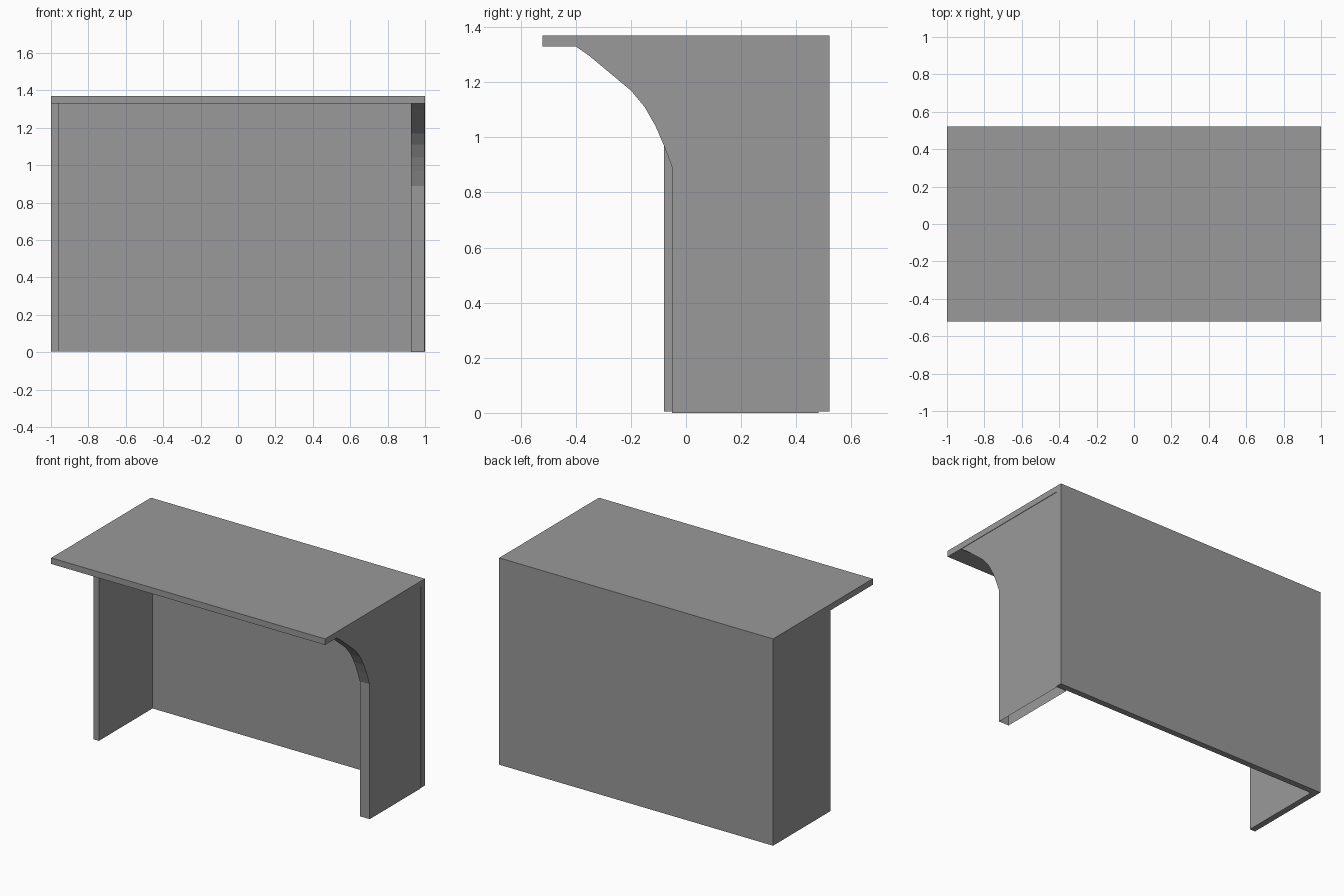
import bpy
import bmesh

cube = bpy.data.objects.get("Cube")
if cube:
    bpy.data.objects.remove(cube, do_unlink=True)

grey = bpy.data.materials.new("plain_grey")
grey.use_nodes = True
COLOUR = (0.32, 0.32, 0.32, 1)
grey.diffuse_color = COLOUR
grey.node_tree.nodes["Principled BSDF"].inputs["Base Color"].default_value = COLOUR


def finish(name, bm):
    bmesh.ops.recalc_face_normals(bm, faces=bm.faces)
    mesh = bpy.data.meshes.new(name)
    bm.to_mesh(mesh)
    bm.free()
    mesh.materials.append(grey)
    obj = bpy.data.objects.new(name, mesh)
    bpy.context.collection.objects.link(obj)
    return obj


def box(name, low, high):
    bm = bmesh.new()
    bmesh.ops.create_cube(bm, size=1)
    for v in bm.verts:
        v.co = [(a + b) / 2 + c * (b - a) for a, b, c in zip(low, high, v.co)]
    return finish(name, bm)


UNDER = 1.33   # underside of the top
BOTTOM = 0.005
INNER = 0.48   # front of the back panel

# Flat counter top, full-width back and the thin plain side
box("counter_top", (-1, -0.52, UNDER), (1, 0.52, 1.37))
box("back_panel", (-1, INNER, BOTTOM), (1, 0.52, UNDER))
box("thin_side_panel", (-1, -0.08, BOTTOM), (-0.96, INNER, UNDER))

# Thick side with a curved bracket reaching under the overhang
profile = [(INNER, 0), (-0.05, 0), (-0.05, 0.89), (-0.08, 0.97),
           (-0.11, 1.04), (-0.15, 1.11), (-0.20, 1.17),
           (-0.35, 1.295), (-0.40, UNDER), (INNER, UNDER)]
bm = bmesh.new()
face = bm.faces.new([bm.verts.new((0.925, y, z)) for y, z in profile])
result = bmesh.ops.extrude_face_region(bm, geom=[face], use_keep_orig=True)
moved = [g for g in result["geom"] if isinstance(g, bmesh.types.BMVert)]
bmesh.ops.translate(bm, verts=moved, vec=(0.072, 0, 0))
bmesh.ops.recalc_face_normals(bm, faces=bm.faces)

# The thick side is a hollow shell, open at the floor
floor = [f for f in bm.faces if all(v.co.z < 0.001 for v in f.verts)]
bmesh.ops.delete(bm, geom=floor, context="FACES_ONLY")
finish("curved_side_panel", bm)
